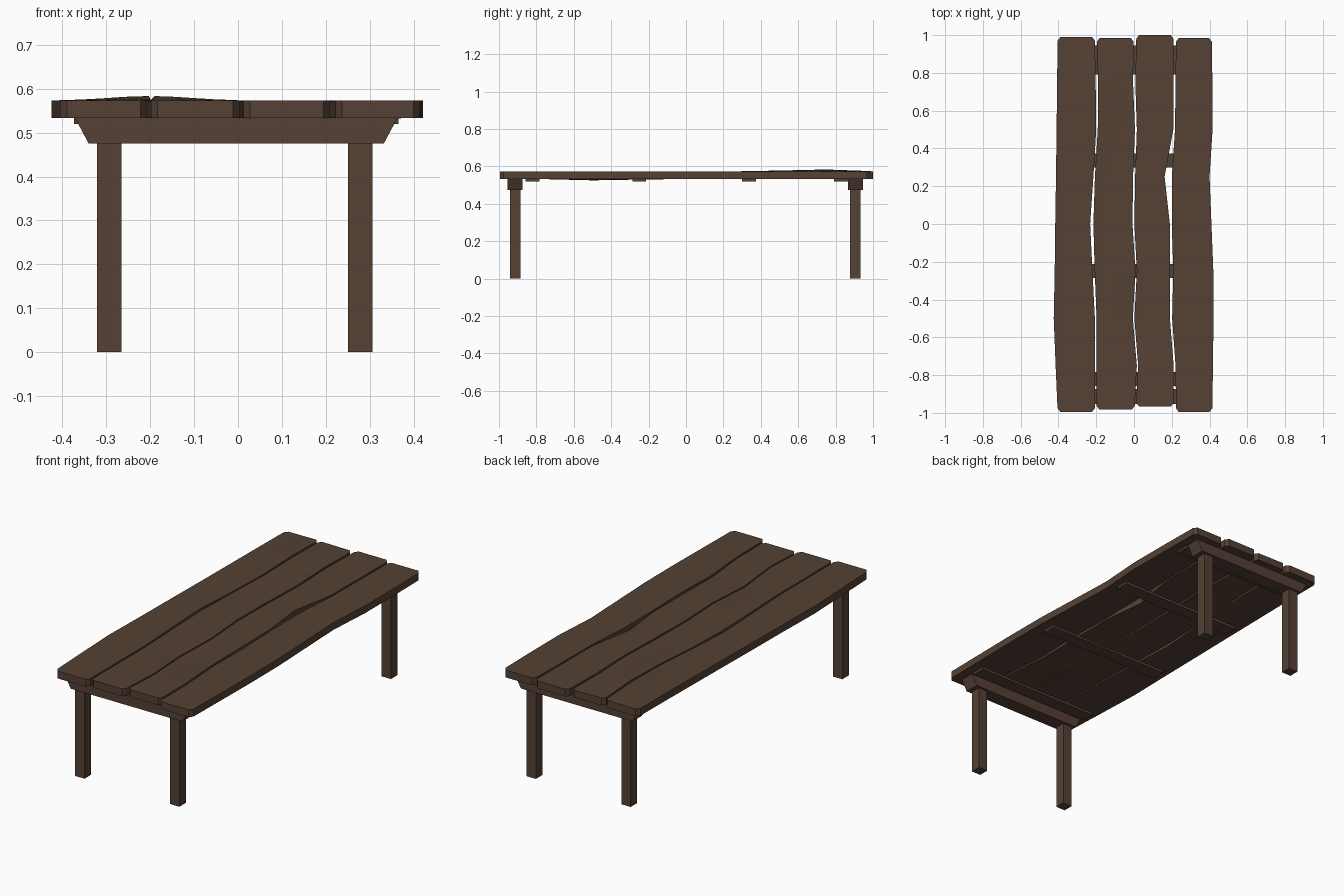
import bpy, bmesh, math

if "Cube" in bpy.data.objects:
    bpy.data.objects.remove(bpy.data.objects["Cube"])

wood = bpy.data.materials.new("dark_wood")
wood.diffuse_color = (0.09, 0.053, 0.035, 1)
wood.use_nodes = True
wood.node_tree.nodes["Principled BSDF"].inputs["Base Color"].default_value = wood.diffuse_color


def finish(bm, name):
    bmesh.ops.recalc_face_normals(bm, faces=bm.faces)
    me = bpy.data.meshes.new(name)
    bm.to_mesh(me)
    bm.free()
    me.materials.append(wood)
    ob = bpy.data.objects.new(name, me)
    bpy.context.collection.objects.link(ob)
    return ob


def block(name, x0, x1, y0, y1, z0, z1, taper=0):
    """Box whose bottom may be narrower in x than its top."""
    bm = bmesh.new()
    bmesh.ops.create_cube(bm, size=1)
    for v in bm.verts:
        low = v.co.z < 0
        t = taper if low else 0
        v.co = (x0 + t if v.co.x < 0 else x1 - t,
                y0 if v.co.y < 0 else y1,
                z0 if low else z1)
    return finish(bm, name)


def warp(x, y):
    """Gentle warping of the boards."""
    rise = 0.011 * math.exp(-((x + 0.2) / 0.13) ** 2 - ((y - 0.7) / 0.22) ** 2)
    dip = 0.008 * math.exp(-((x - 0.05) / 0.16) ** 2 - ((y + 0.45) / 0.22) ** 2)
    return rise - dip


STATIONS = [-0.75, -0.5, -0.25, 0, 0.25, 0.5, 0.75]
COLS = 4


def plank(name, y0, y1, left, right):
    """Board with wavy long edges and clipped corners; edges listed front to back."""
    c = 0.02
    ys = [y0, y0 + c] + STATIONS + [y1 - c, y1]
    ls = [left[0] + 0.015] + left + [left[-1] + 0.015]
    rs = [right[0] - 0.015] + right + [right[-1] - 0.015]
    bm = bmesh.new()
    rows = []
    for y, l, r in zip(ys, ls, rs):
        xs = [l + (r - l) * i / COLS for i in range(COLS + 1)]
        rows.append([bm.verts.new((x, y, 0.533 + warp(x, y))) for x in xs])
    for a, b in zip(rows, rows[1:]):
        for i in range(COLS):
            bm.faces.new((a[i], a[i + 1], b[i + 1], b[i]))
    ext = bmesh.ops.extrude_face_region(bm, geom=bm.faces[:], use_keep_orig=True)
    top = [g for g in ext["geom"] if isinstance(g, bmesh.types.BMVert)]
    bmesh.ops.translate(bm, verts=top, vec=(0, 0, 0.04))
    return finish(bm, name)


# Table top boards
plank("plank_left", -0.995, 0.99,
      [-.405, -.415, -.425, -.42, -.417, -.413, -.41, -.407, -.405],
      [-.207, -.207, -.207, -.22, -.232, -.215, -.2, -.203, -.207])
plank("plank_mid_left", -0.983, 0.985,
      [-.198, -.198, -.198, -.208, -.215, -.207, -.192, -.19, -.197],
      [.004, .015, -.006, .008, -.008, -.005, .005, -.005, -.002])
plank("plank_mid_right", -0.967, 1.0,
      [.012, .022, .002, .015, .002, .006, .015, .007, .012],
      [.21, .21, .19, .19, .19, .162, .208, .21, .21])
plank("plank_right", -0.995, 0.985,
      [.222, .22, .202, .208, .2, .2, .217, .22, .222],
      [.415, .418, .421, .42, .41, .4, .416, .415, .412])

# Battens under the boards
for i, y in enumerate((-0.82, -0.25, 0.337, 0.828)):
    block(f"batten_{i + 1}", -0.373, 0.365, y - 0.037, y + 0.037, 0.52, 0.536)

# End beams and legs
for end, y in (("front", -0.9135), ("back", 0.906)):
    block(f"{end}_beam", -0.372, 0.364, y - 0.04, y + 0.04, 0.475, 0.535, 0.032)
    for side, x in (("left", -0.293), ("right", 0.278)):
        block(f"{end}_{side}_leg", x - 0.028, x + 0.028, y - 0.028, y + 0.028, 0, 0.477)
